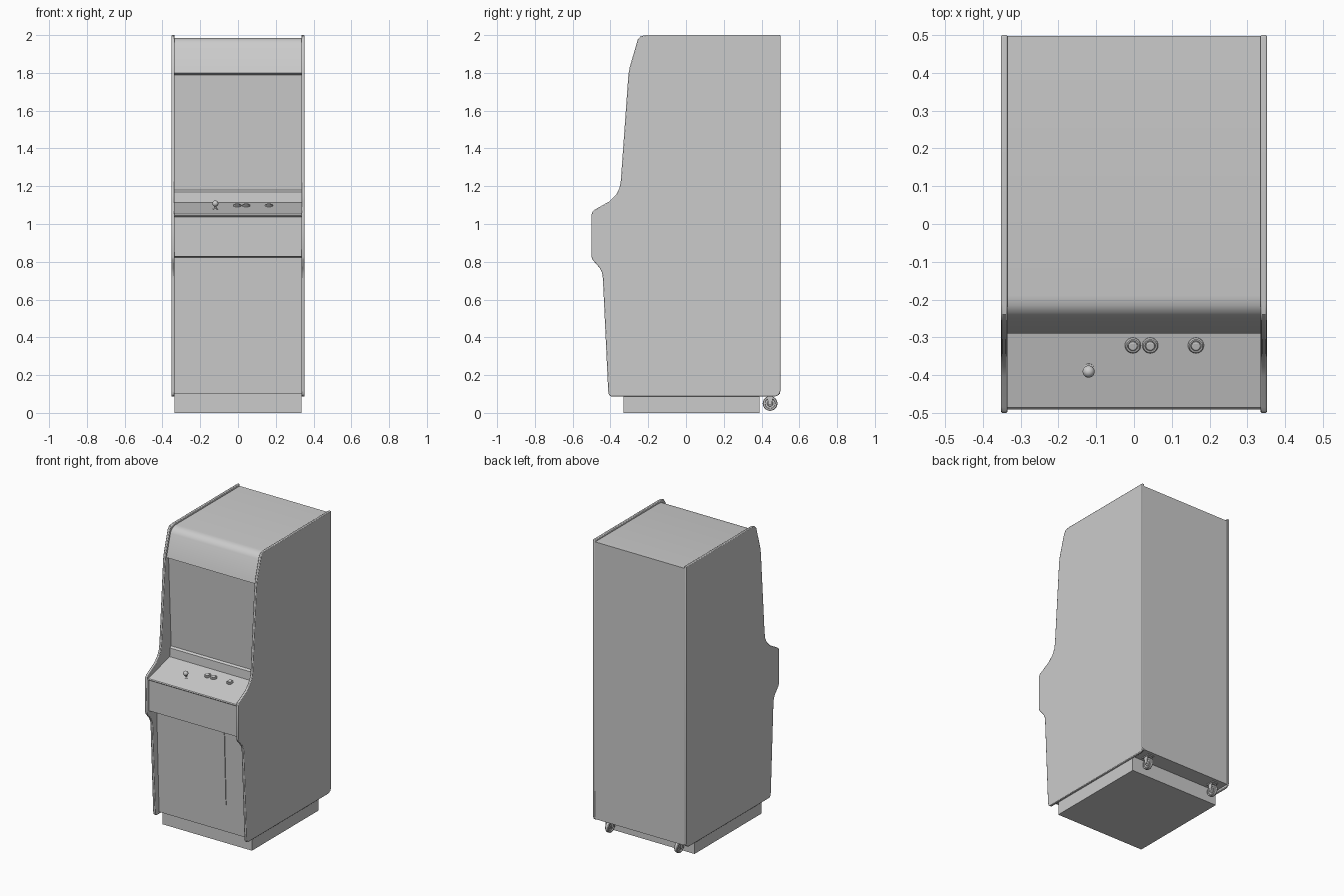
import bpy, bmesh, math
from mathutils import Matrix, Vector

if "Cube" in bpy.data.objects:
    bpy.data.objects.remove(bpy.data.objects["Cube"])

grey = bpy.data.materials.new("cabinet grey")
grey.diffuse_color = (0.6, 0.6, 0.6, 1)
grey.use_nodes = True
grey.node_tree.nodes["Principled BSDF"].inputs["Base Color"].default_value = grey.diffuse_color


def finish(name, bm, smooth=True):
    bmesh.ops.recalc_face_normals(bm, faces=bm.faces)
    me = bpy.data.meshes.new(name)
    bm.to_mesh(me)
    bm.free()
    me.materials.append(grey)
    ob = bpy.data.objects.new(name, me)
    bpy.context.collection.objects.link(ob)
    if smooth:
        bpy.ops.object.select_all(action='DESELECT')
        ob.select_set(True)
        bpy.context.view_layer.objects.active = ob
        bpy.ops.object.shade_smooth_by_angle(angle=math.radians(30))
    return ob


def extrude_profile(name, pts, x0, x1, bevel=0):
    """Closed (y, z) outline extruded along x."""
    bm = bmesh.new()
    f = bm.faces.new([bm.verts.new((x0, y, z)) for y, z in pts])
    ext = bmesh.ops.extrude_face_region(bm, geom=[f])
    bmesh.ops.translate(bm, vec=(x1 - x0, 0, 0),
                        verts=[v for v in ext["geom"] if isinstance(v, bmesh.types.BMVert)])
    ob = finish(name, bm)
    if bevel:
        m = ob.modifiers.new("rounded edge", 'BEVEL')
        m.width, m.segments = bevel, 2
        m.limit_method, m.angle_limit = 'ANGLE', math.radians(60)
    return ob


def box(name, lo, hi):
    bm = bmesh.new()
    bmesh.ops.create_cube(bm, size=1)
    for v in bm.verts:
        v.co = [lo[i] + (v.co[i] + 0.5) * (hi[i] - lo[i]) for i in range(3)]
    return finish(name, bm, False)


def lathe(name, rings, matrix, steps=24):
    """Revolve (radius, height) points about local z."""
    bm = bmesh.new()
    vs = [bm.verts.new((r, 0, h)) for r, h in rings]
    es = [bm.edges.new(p) for p in zip(vs, vs[1:])]
    bmesh.ops.spin(bm, geom=vs + es, cent=(0, 0, 0), axis=(0, 0, 1),
                   angle=2 * math.pi, steps=steps)
    bmesh.ops.remove_doubles(bm, verts=bm.verts, dist=1e-5)
    bm.transform(matrix)
    return finish(name, bm)


# Side panels with the cabinet outline
side = [(0.5, 2.0), (-0.21, 2.0), (-0.24, 1.994), (-0.256, 1.975), (-0.298, 1.83),
        (-0.305, 1.79), (-0.345, 1.23), (-0.352, 1.19), (-0.37, 1.155), (-0.405, 1.12),
        (-0.485, 1.075), (-0.496, 1.065), (-0.5, 1.05), (-0.5, 0.825), (-0.494, 0.81),
        (-0.455, 0.765), (-0.444, 0.74), (-0.44, 0.71), (-0.412, 0.115), (-0.408, 0.095),
        (-0.395, 0.086), (0.47, 0.086), (0.492, 0.095), (0.5, 0.115)]
for s, n in ((-1, "left"), (1, "right")):
    extrude_profile(n + "_side_panel", side, s * 0.335, s * 0.352, 0.004)

# Inner body: marquee, screen, control panel, lower front, back
body = [(0.498, 1.986), (-0.19, 1.986), (-0.215, 1.982), (-0.235, 1.97), (-0.248, 1.95),
        (-0.29, 1.80), (-0.268, 1.79), (-0.24, 1.18), (-0.252, 1.17), (-0.256, 1.113),
        (-0.486, 1.052), (-0.491, 1.046), (-0.476, 1.036), (-0.476, 0.828),
        (-0.396, 0.822), (-0.37, 0.1), (0.498, 0.1)]
extrude_profile("cabinet_body", body, -0.336, 0.336)

# Coin door plate, following the lean of the lower front
lean = lambda z: -0.396 + (0.822 - z) * 0.036
extrude_profile("coin_door", [(lean(0.81) - 0.005, 0.81), (lean(0.81) + 0.01, 0.81),
                              (lean(0.285) + 0.01, 0.285), (lean(0.285) - 0.005, 0.285)],
                -0.178, 0.176)

# Plinth
box("plinth", (-0.336, -0.33, 0), (0.336, 0.388, 0.105))

# Controls sit square to the sloping control panel
slope = Matrix.Rotation(math.atan2(0.061, 0.23), 4, 'X')


def on_panel(x, y):
    z = 1.113 + (y + 0.256) * 0.061 / 0.23
    return Matrix.Translation((x, y, z)) @ slope


for i, x in enumerate((-0.003, 0.043, 0.164)):
    lathe(f"button_{i + 1}", [(0.021, -0.005), (0.021, 0.004), (0.018, 0.008), (0.014, 0.008),
                              (0.0135, 0.004), (0.012, 0.004), (0.012, 0.011), (0.009, 0.013),
                              (0, 0.013)], on_panel(x, -0.321))
ball = [(0.016 * math.sin(a), 0.030 - 0.016 * math.cos(a))
        for a in [math.pi * k / 12 for k in range(2, 13)]]
lathe("joystick", [(0.014, -0.005), (0.014, 0.002), (0.005, 0.004), (0.005, 0.015)] + ball,
      on_panel(-0.12, -0.383))

# Rear transport casters
for s, n in ((-1, "left"), (1, "right")):
    hub = Matrix.Translation((s * 0.26, 0.445, 0.05)) @ Matrix.Rotation(math.pi / 2, 4, 'Y')
    lathe(n + "_caster_wheel", [(0, -0.009), (0.014, -0.009), (0.016, -0.006), (0.026, -0.006),
                                (0.028, -0.012), (0.036, -0.012), (0.039, -0.008),
                                (0.039, 0.008), (0.036, 0.012), (0.028, 0.012),
                                (0.026, 0.006), (0.016, 0.006), (0.014, 0.009), (0, 0.009)], hub)
    for k in (-1, 1):
        x = s * 0.26 + k * 0.016
        extrude_profile(n + "_caster_fork", [(0.425, 0.1), (0.438, 0.042), (0.452, 0.042),
                                             (0.465, 0.1)], x - 0.002, x + 0.002)
    box(n + "_caster_plate", (s * 0.26 - 0.022, 0.415, 0.094), (s * 0.26 + 0.022, 0.475, 0.102))
